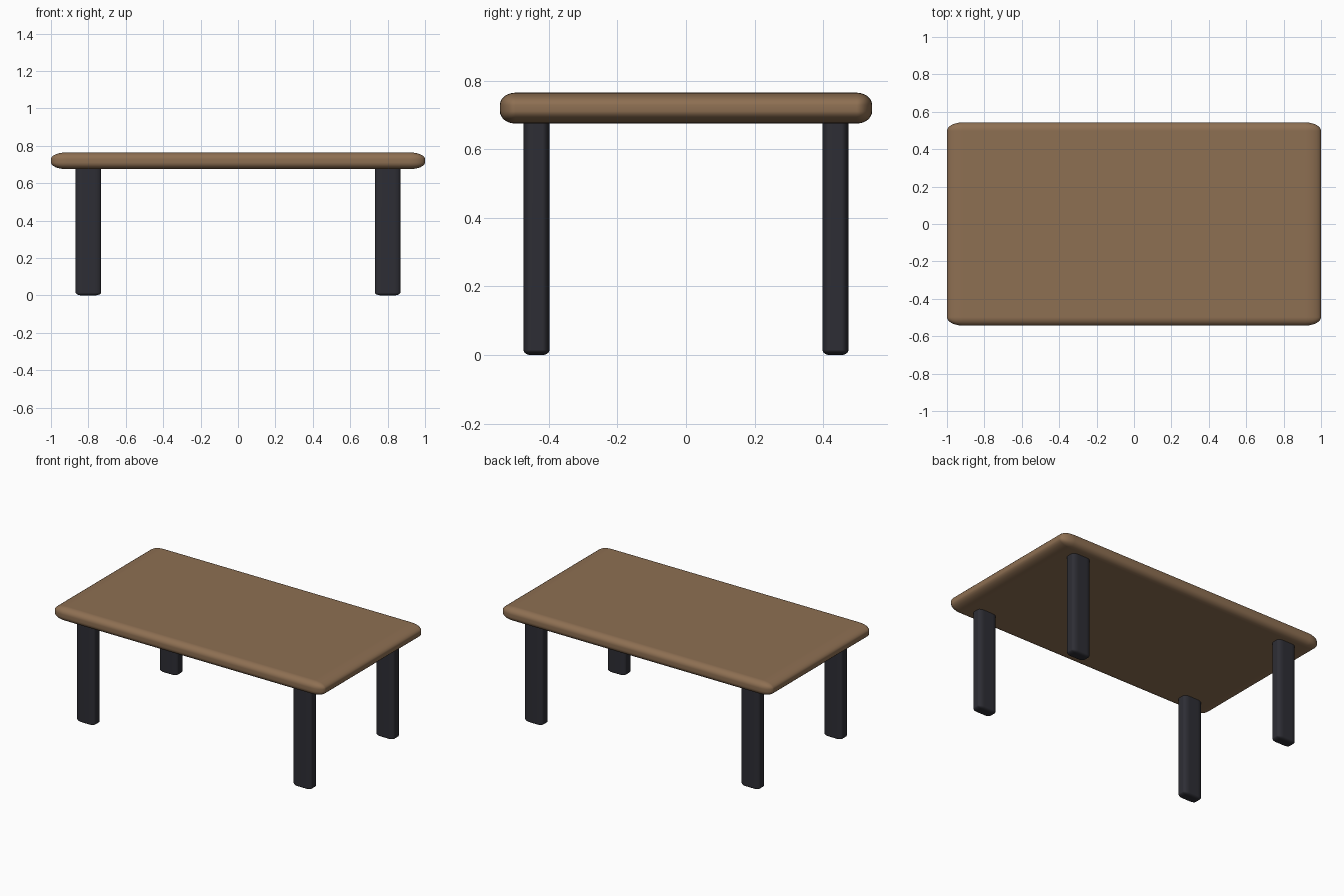
import bpy, bmesh
from mathutils import Vector

default = bpy.data.objects.get("Cube")
if default:
    bpy.data.objects.remove(default, do_unlink=True)


def make_material(name, rgb, roughness):
    mat = bpy.data.materials.new(name)
    mat.use_nodes = True
    mat.diffuse_color = (*rgb, 1)
    bsdf = mat.node_tree.nodes["Principled BSDF"]
    bsdf.inputs["Base Color"].default_value = (*rgb, 1)
    bsdf.inputs["Roughness"].default_value = roughness
    return mat


def rounded_box(name, low, high, radii, segments, mat):
    """Box whose rounded edges have a separate radius along each axis."""
    low, high, radii = Vector(low), Vector(high), Vector(radii)
    bm = bmesh.new()
    bmesh.ops.create_cube(bm, size=1)
    # Bevel by one unit in stretched space, then scale to the real radii
    bmesh.ops.scale(bm, verts=bm.verts,
                    vec=[(b - a) / r for a, b, r in zip(low, high, radii)])
    bmesh.ops.bevel(bm, geom=bm.edges[:], offset=1, segments=segments,
                    profile=0.5, affect='EDGES', clamp_overlap=True)
    bmesh.ops.scale(bm, verts=bm.verts, vec=radii)
    mesh = bpy.data.meshes.new(name)
    bm.to_mesh(mesh)
    bm.free()
    mesh.materials.append(mat)
    mesh.shade_smooth()
    obj = bpy.data.objects.new(name, mesh)
    obj.location = (low + high) / 2
    bpy.context.collection.objects.link(obj)
    # Keep the large flat faces evenly shaded
    obj.modifiers.new("Flat panels", 'WEIGHTED_NORMAL')
    return obj


wood = make_material("warm brown wood", (0.27, 0.16, 0.085), 0.5)
metal = make_material("dark charcoal", (0.027, 0.027, 0.035), 0.5)

# Table top
rounded_box("table_top", (-1, -0.543, 0.675), (1, 0.543, 0.765),
            (0.085, 0.045, 0.036), 6, wood)

# Four oval-edged legs, set in from the corners
for x, side in ((-0.8, "right"), (0.8, "left")):
    for y, end in ((-0.436, "front"), (0.436, "back")):
        rounded_box(f"{end}_{side}_leg",
                    (x - 0.068, y - 0.038, 0), (x + 0.068, y + 0.038, 0.69),
                    (0.036, 0.02, 0.015), 5, metal)
